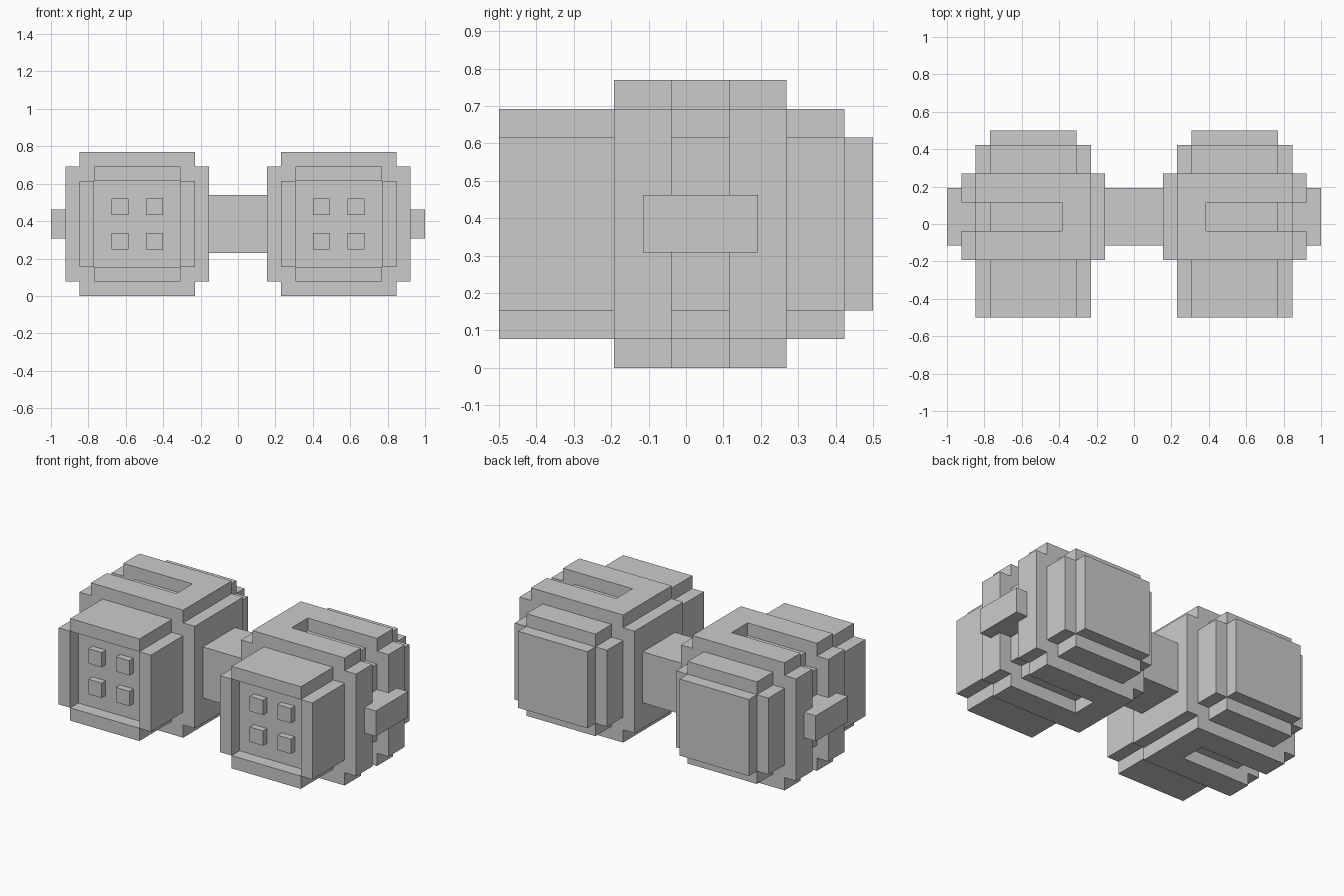
import bpy, bmesh

if "Cube" in bpy.data.objects:
    bpy.data.objects.remove(bpy.data.objects["Cube"])

U = 2 / 26   # block grid unit
CX, CZ = 7, 5   # centre of the right barrel, in grid units


def prism(name, profile, y0, y1, mirror=True):
    """Extrude an (x, z) profile from y0 to y1, mirrored across x = 0."""
    bm = bmesh.new()
    face = bm.faces.new([bm.verts.new((x * U, y0 * U, z * U)) for x, z in profile])
    ext = bmesh.ops.extrude_face_region(bm, geom=[face])
    moved = [v for v in ext["geom"] if isinstance(v, bmesh.types.BMVert)]
    bmesh.ops.translate(bm, verts=moved, vec=(0, (y1 - y0) * U, 0))
    bmesh.ops.recalc_face_normals(bm, faces=bm.faces)
    me = bpy.data.meshes.new(name)
    bm.to_mesh(me)
    bm.free()
    ob = bpy.data.objects.new(name, me)
    bpy.context.collection.objects.link(ob)
    if mirror:
        ob.modifiers.new("Mirror", 'MIRROR').use_mirror_merge = False
    return ob


def rect(x0, x1, z0, z1):
    return [(x0, z0), (x1, z0), (x1, z1), (x0, z1)]


def stepped(r):
    """Square of half-size r with one-unit notched corners."""
    s = r - 1
    pts = [(-s, -r), (s, -r), (s, -s), (r, -s), (r, s), (s, s),
           (s, r), (-s, r), (-s, s), (-r, s), (-r, -s), (-s, -s)]
    return [(CX + x, CZ + z) for x, z in pts]


# Main housing with a groove wrapping the top, outer side and bottom
body = prism("housing", stepped(5), -2.5, 3.5)
groove = prism("groove_cutter", [(5, 11), (5, 9), (10, 9), (10, 8), (11, 8), (11, 2),
                                 (10, 2), (10, 1), (5, 1), (5, -1), (14, -1), (14, 11)],
               -0.5, 1.5, mirror=False)
groove.hide_render = True
groove.hide_viewport = False
groove.display_type = 'WIRE'
cut = body.modifiers.new("Groove", 'BOOLEAN')
cut.object = groove
cut.operation = 'DIFFERENCE'
cut.solver = 'EXACT'
body.modifiers.move(1, 0)

# Front barrel and the four plates framing its recessed face
prism("front_barrel", stepped(4), -5.5, -2)
for name, plate in (("inner", rect(3, 4, 2, 8)), ("outer", rect(10, 11, 2, 8)),
                    ("lower", rect(4, 10, 1, 2)), ("upper", rect(4, 10, 8, 9))):
    prism(f"rim_{name}", plate, -6.5, -5.5)

# Four small studs on the recessed face
for sx in (-1.2, 1.2):
    for sz in (-1.2, 1.2):
        x, z, h = CX + sx, CZ + sz, 0.58
        prism("stud", rect(x - h, x + h, z - h, z + h), -6, -5.4)

# Rear barrel and end cap
prism("rear_barrel", stepped(4), 3, 5.5)
prism("end_cap", rect(4, 10, 2, 8), 5, 6.5)

# Side knob and centre bridge
prism("side_knob", rect(11, 13, 4, 6), -1.5, 2.5)
prism("bridge", rect(-2.5, 2.5, 3, 7), -1.5, 2.5, mirror=False)
